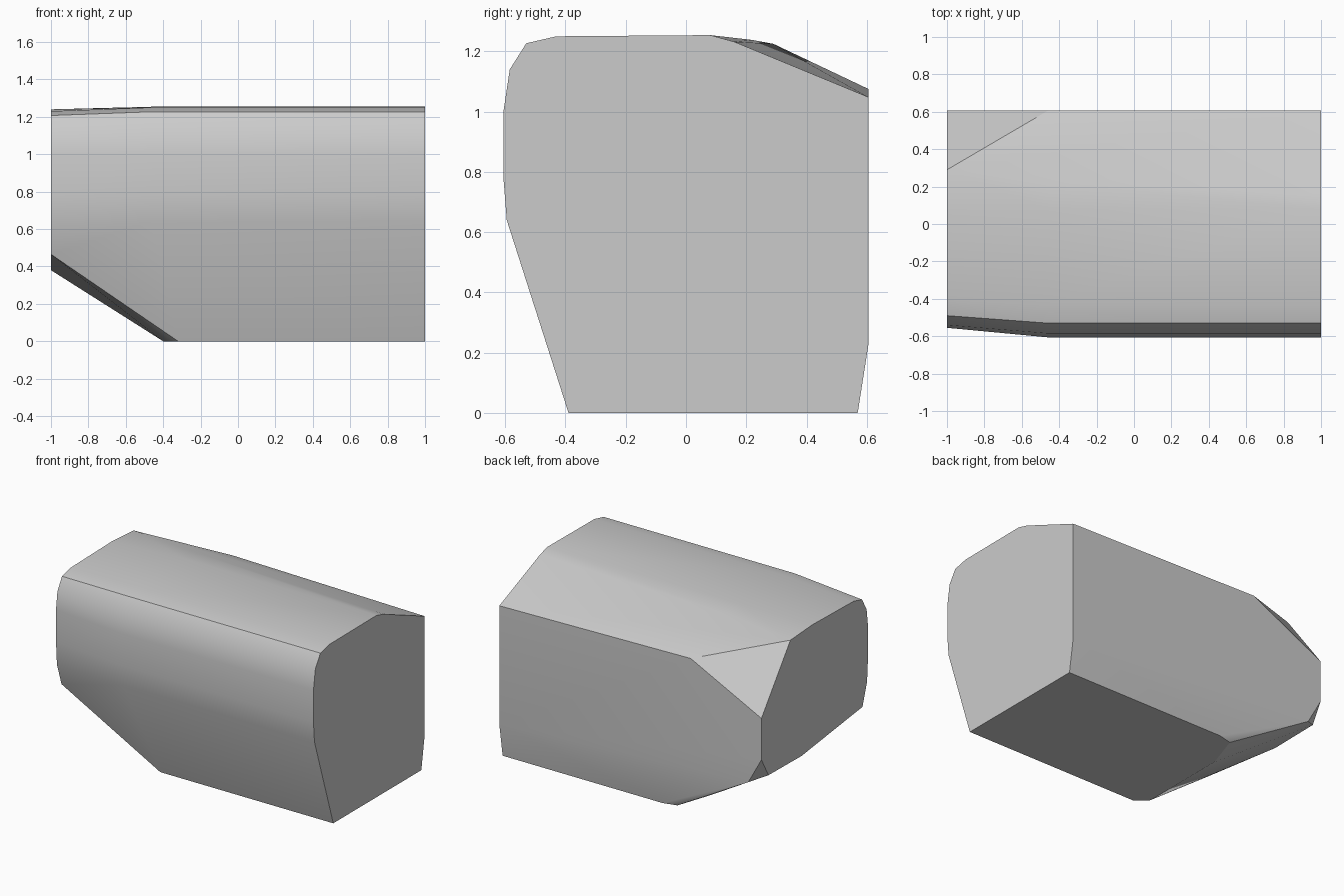
import bpy
import bmesh

cube = bpy.data.objects.get("Cube")
if cube:
    bpy.data.objects.remove(cube, do_unlink=True)


def flat_material(name, value):
    mat = bpy.data.materials.new(name)
    mat.use_nodes = True
    colour = (value, value, value, 1.0)
    mat.diffuse_color = colour
    mat.node_tree.nodes["Principled BSDF"].inputs["Base Color"].default_value = colour
    return mat


def section(x, outline):
    """Place a (y, z) outline on the plane at x."""
    return [(x, y, z) for y, z in outline]


def skin_object(name, points, material):
    """Stretch one convex skin over the sections and merge its flat areas."""
    bm = bmesh.new()
    for point in points:
        bm.verts.new(point)
    result = bmesh.ops.convex_hull(bm, input=bm.verts)
    loose = {g for g in result["geom_interior"] + result["geom_unused"]
             if isinstance(g, bmesh.types.BMVert)}
    bmesh.ops.delete(bm, geom=list(loose), context="VERTS")
    bmesh.ops.dissolve_limit(bm, angle_limit=0.02, verts=bm.verts, edges=bm.edges)
    bmesh.ops.recalc_face_normals(bm, faces=bm.faces)
    mesh = bpy.data.meshes.new(name)
    bm.to_mesh(mesh)
    bm.free()
    mesh.materials.append(material)
    obj = bpy.data.objects.new(name, mesh)
    bpy.context.collection.objects.link(obj)
    bpy.ops.object.select_all(action="DESELECT")
    obj.select_set(True)
    bpy.context.view_layer.objects.active = obj
    bpy.ops.object.shade_smooth_by_angle(angle=0.52)
    return obj


# Rounded front and top, shared by the wide end and the shoulder
front_curve = [(-0.595, 0.64), (-0.606, 0.78), (-0.606, 1.0), (-0.585, 1.14),
               (-0.53, 1.227), (-0.43, 1.25)]

# Wide end: front curve, sloping back of the roof, leaning foot
wide_end = front_curve + [(0.08, 1.254), (0.16, 1.232), (0.606, 1.048),
                          (0.606, 0.23), (0.57, 0), (-0.39, 0)]

# Shoulder, where the body starts to taper
shoulder = front_curve + [(0.08, 1.254), (0.22, 1.238), (0.606, 1.075)]

# Narrow end: smaller outline with a raised, clipped underside
narrow_end = [(-0.495, 0.465), (-0.545, 0.62), (-0.555, 0.78), (-0.555, 1.0),
              (-0.54, 1.12), (-0.49, 1.207), (-0.4, 1.23), (0.05, 1.24),
              (0.29, 1.225), (0.606, 0.806), (0.606, 0.52),
              (0.53, 0.385), (0.17, 0.38)]

# Clipped corners of the flat base, and the foot of the back wall
base_corners = [(-0.32, -0.39, 0), (-0.4, -0.32, 0), (-0.4, 0.3, 0),
                (-0.317, 0.545, 0), (-0.22, 0.57, 0)]
back_foot = [(-0.157, 0.606, 0.243), (-0.9, 0.606, 0.34)]

grey = flat_material("plain_grey", 0.6)
skin_object("body_block",
            section(1, wide_end) + section(-0.46, shoulder)
            + section(-1, narrow_end) + base_corners + back_foot,
            grey)
